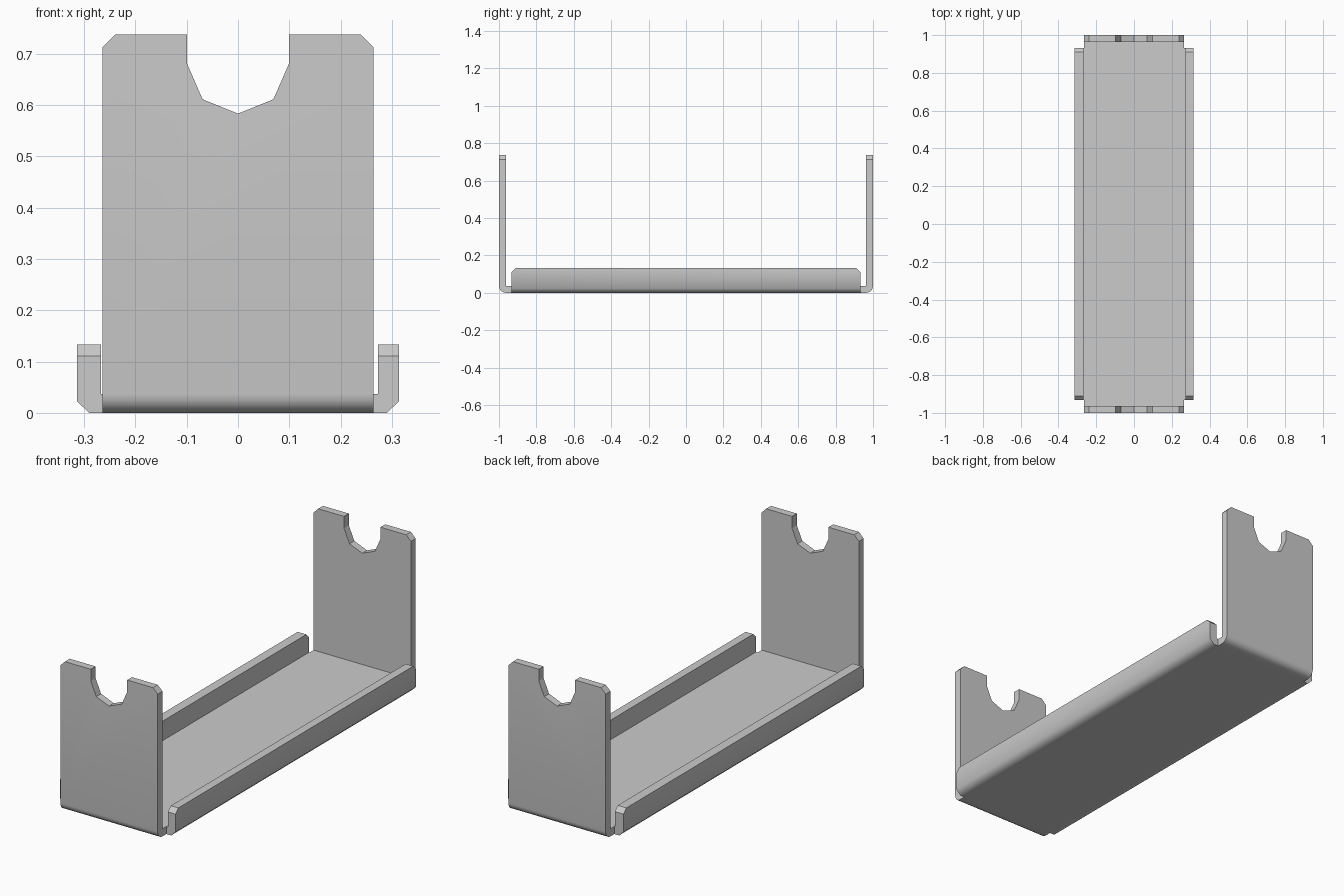
import bpy, bmesh, math
from mathutils import Vector

if "Cube" in bpy.data.objects:
    bpy.data.objects.remove(bpy.data.objects["Cube"])

T = 0.037          # sheet thickness
W = 0.264          # half width of the end plates
H = 0.737          # end plate height


def prism(name, profile, axis, lo, hi):
    """Extrude a 2D profile (other two axes in order) along an axis."""
    bm = bmesh.new()

    def place(p):
        c = list(p)
        c.insert(axis, lo)
        return c
    face = bm.faces.new([bm.verts.new(place(p)) for p in profile])
    ext = bmesh.ops.extrude_face_region(bm, geom=[face])
    move = Vector((0, 0, 0))
    move[axis] = hi - lo
    bmesh.ops.translate(bm, vec=move, verts=[v for v in ext["geom"] if isinstance(v, bmesh.types.BMVert)])
    bmesh.ops.recalc_face_normals(bm, faces=bm.faces[:])
    me = bpy.data.meshes.new(name)
    bm.to_mesh(me)
    bm.free()
    ob = bpy.data.objects.new(name, me)
    bpy.context.collection.objects.link(ob)
    return ob


def boolean(target, tool, op):
    mod = target.modifiers.new(op, "BOOLEAN")
    mod.operation, mod.solver, mod.object = op, "EXACT", tool
    bpy.context.view_layer.objects.active = target
    bpy.ops.object.modifier_apply(modifier=mod.name)
    bpy.data.objects.remove(tool)


# Folded strip: floor and both upright ends, with rounded outer bends
half = [(1 - T + T * math.sin(a), T - T * math.cos(a))
        for a in [math.radians(i * 18) for i in range(6)]]
half += [(1, H), (1 - T, H), (1 - T, T)]
strip_profile = half + [(-y, z) for y, z in reversed(half)]
bracket = prism("folded_bracket", strip_profile, 0, -0.4, 0.4)

# Front outline: clipped top corners and cradle notch
right = [(0.069, 0.611), (0.099, 0.68), (0.099, H + 0.1), (0.1, H + 0.1),
         (W - 0.025, H + 0.0), (W, H - 0.025), (W, -0.1)]
right[2:4] = [(0.099, H)]
outline = [(0, 0.583)] + right + [(-x, z) for x, z in reversed(right)]
boolean(bracket, prism("outline_cutter", outline, 1, -1.2, 1.2), "INTERSECT")

# Low side flanges with clipped bottom bend and top end corners
for s, inner in ((-1, 0.267), (1, 0.273)):
    prof = [(0.2, 0), (0.29, 0), (0.314, 0.023), (0.314, 0.133),
            (inner, 0.133), (inner, T), (0.2, T)]
    flange = prism("side_flange", [(s * x, z) for x, z in prof], 1, -0.933, 0.933)
    bm = bmesh.new()
    bm.from_mesh(flange.data)
    ends = [e for e in bm.edges if all(v.co.z > 0.13 for v in e.verts)
            and abs(e.verts[0].co.y - e.verts[1].co.y) < 0.01]
    bmesh.ops.bevel(bm, geom=ends, offset=0.022, segments=1, affect="EDGES")
    bm.to_mesh(flange.data)
    bm.free()
    boolean(bracket, flange, "UNION")

# Smooth bends, crisp clipped corners
bpy.ops.object.select_all(action="DESELECT")
bracket.select_set(True)
bpy.context.view_layer.objects.active = bracket
bpy.ops.object.shade_smooth_by_angle(angle=math.radians(50))
verts = bracket.data.vertices
for e in bracket.data.edges:
    if all(verts[i].co.z > 0.1 for i in e.vertices):
        e.use_edge_sharp = True
